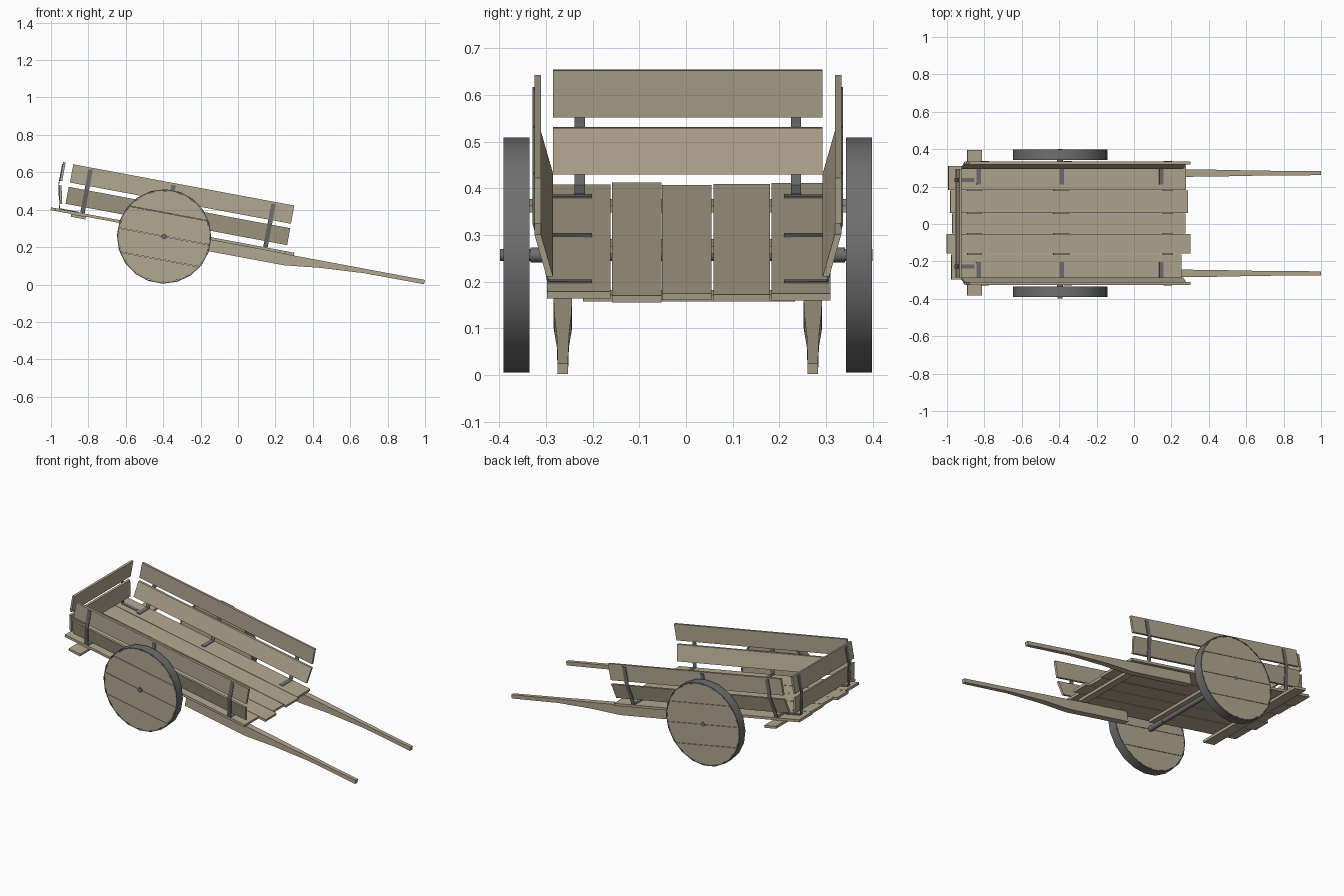
import bpy, bmesh, math
from mathutils import Matrix, Vector

if "Cube" in bpy.data.objects:
    bpy.data.objects.remove(bpy.data.objects["Cube"])

# Cart frame: origin at the axle centre, tilted nose-down.  Local axes: u length, y width, w up
TILT = Matrix.Translation((-0.395, 0.004, 0.257)) @ Matrix.Rotation(math.radians(10.57), 4, 'Y')


def material(name, colour):
    m = bpy.data.materials.new(name)
    m.diffuse_color = (*colour, 1)
    m.use_nodes = True
    m.node_tree.nodes["Principled BSDF"].inputs["Base Color"].default_value = m.diffuse_color
    return m


WOOD = material("wood", (0.45, 0.39, 0.28))
METAL = material("dark_metal", (0.16, 0.16, 0.16))


def finish(name, bm, mat, smooth=False):
    bmesh.ops.recalc_face_normals(bm, faces=bm.faces)
    me = bpy.data.meshes.new(name)
    bm.to_mesh(me)
    bm.free()
    me.materials.append(mat)
    ob = bpy.data.objects.new(name, me)
    bpy.context.collection.objects.link(ob)
    ob.matrix_world = TILT
    if smooth:
        bpy.ops.object.select_all(action='DESELECT')
        ob.select_set(True)
        bpy.context.view_layer.objects.active = ob
        bpy.ops.object.shade_smooth_by_angle(angle=math.radians(35))
    return ob


def loft(name, rings, mat):
    bm = bmesh.new()
    loops = [[bm.verts.new(p) for p in ring] for ring in rings]
    n = len(loops[0])
    for a, b in zip(loops, loops[1:]):
        for i in range(n):
            bm.faces.new((a[i], a[(i + 1) % n], b[(i + 1) % n], b[i]))
    bm.faces.new(loops[0])
    bm.faces.new(loops[-1])
    return finish(name, bm, mat)


def box(name, u, y, w, mat=WOOD):
    ring = lambda x: [(x, y[0], w[0]), (x, y[1], w[0]), (x, y[1], w[1]), (x, y[0], w[1])]
    return loft(name, [ring(u[0]), ring(u[1])], mat)


def along_u(name, profile, u0, u1, side, mat):
    return loft(name, [[(u, side * d, w) for d, w in profile] for u in (u0, u1)], mat)


def along_y(name, profile, y0, y1, mat):
    return loft(name, [[(-d, y, w) for d, w in profile] for y in (y0, y1)], mat)


def ribbon(path, t=0.004):
    # Thin closed outline around an open path
    pts = [Vector(p) for p in path]
    out = []
    for i, p in enumerate(pts):
        a = (p - pts[i - 1]).normalized() if i else (pts[1] - p).normalized()
        b = (pts[i + 1] - p).normalized() if i < len(pts) - 1 else a
        n = Vector((a.y + b.y, -a.x - b.x)).normalized()
        out.append((p + n * t / 2, p - n * t / 2))
    return [tuple(o[0]) for o in out] + [tuple(o[1]) for o in reversed(out)]


def cylinder(name, r, y0, y1, sides, mat):
    bm = bmesh.new()
    bmesh.ops.create_cone(bm, cap_ends=True, segments=sides, radius1=r, radius2=r, depth=y1 - y0,
                          matrix=Matrix.Translation((0, (y0 + y1) / 2, 0)) @ Matrix.Rotation(math.pi / 2, 4, 'X'))
    return finish(name, bm, mat, True)


# Floor planks of uneven length
for i, (u0, u1, y0, y1) in enumerate([
        (-0.598, 0.653, -0.302, -0.166), (-0.623, 0.700, -0.163, -0.057),
        (-0.594, 0.673, -0.055, 0.051), (-0.604, 0.688, 0.055, 0.176),
        (-0.614, 0.676, 0.179, 0.306)]):
    box(f"floor_plank_{i + 1}", (u0, u1), (y0, y1), (0.027, 0.042))

# Cross battens under the floor
box("rear_batten", (-0.51, -0.43), (-0.385, 0.392), (0.012, 0.027))
box("middle_batten", (-0.04, 0.045), (-0.29, 0.29), (0.012, 0.027))
box("front_batten", (0.555, 0.61), (-0.225, 0.23), (0.012, 0.027))

# Side boards, outer straps and handles
side_strap = ribbon([(0.206, 0.044), (0.300, 0.044), (0.3055, 0.075), (0.331, 0.172), (0.331, 0.28)])
for s, label in ((-1, "front"), (1, "back")):
    along_u(f"{label}_lower_side_board", [(0.289, 0.075), (0.303, 0.075), (0.329, 0.167), (0.315, 0.167)],
            -0.55, 0.655, s, WOOD)
    along_u(f"{label}_upper_side_board", [(0.315, 0.191), (0.329, 0.191), (0.329, 0.29), (0.315, 0.29)],
            -0.548, 0.654, s, WOOD)
    for j, u in enumerate((-0.452, 0.0, 0.543)):
        along_u(f"{label}_side_strap_{j + 1}", side_strap, u - 0.012, u + 0.012, s, METAL)
    rings = []
    for u, low, hw in ((0.24, -0.034, 0.02), (0.66, -0.034, 0.02), (0.85, -0.012, 0.018),
                       (1.09, 0.003, 0.013), (1.413, 0.004, 0.011)):
        c = s * 0.268
        rings.append([(u, c - hw, low), (u, c + hw, low), (u, c + hw, 0.027), (u, c - hw, 0.027)])
    loft(f"{label}_handle", rings, WOOD)

# Tailboard and its straps
along_y("lower_tail_board", [(0.567, 0.070), (0.580, 0.070), (0.602, 0.167), (0.589, 0.167)], -0.289, 0.289, WOOD)
along_y("upper_tail_board", [(0.590, 0.190), (0.603, 0.190), (0.603, 0.292), (0.590, 0.292)], -0.289, 0.289, WOOD)
tail_strap = ribbon([(0.475, 0.044), (0.577, 0.044), (0.583, 0.070), (0.605, 0.172), (0.605, 0.28)])
for s in (-1, 1):
    along_y("tail_strap", tail_strap, s * 0.232 - 0.011, s * 0.232 + 0.011, METAL)

# Axle with collars
cylinder("axle", 0.0135, -0.403, 0.396, 12, METAL)
for s in (-1, 1):
    a, b = sorted((s * 0.22, s * 0.337))
    cylinder("axle_collar", 0.0165, a, b, 12, METAL)

# Wheels: four sawn planks inside an iron tyre
SIDES, R, R_IN = 20, 0.2525, 0.246
for s, label in ((-1, "front"), (1, "back")):
    y0, y1 = sorted((s * 0.339, s * 0.395))
    for k in range(4):
        bm = bmesh.new()
        bmesh.ops.create_cone(bm, cap_ends=True, segments=SIDES, radius1=R_IN, radius2=R_IN, depth=y1 - y0 - 0.001,
                              matrix=Matrix.Translation((0, (y0 + y1) / 2, 0)) @ Matrix.Rotation(math.pi / 2, 4, 'X'))
        for limit, direction in ((-0.25 + 0.125 * k + 0.001, -1), (-0.125 + 0.125 * k - 0.001, 1)):
            cut = bmesh.ops.bisect_plane(bm, geom=bm.verts[:] + bm.edges[:] + bm.faces[:],
                                         plane_co=(0, 0, limit), plane_no=(0, 0, direction), clear_outer=True)
            edges = [e for e in cut['geom_cut'] if isinstance(e, bmesh.types.BMEdge)]
            if edges:
                bmesh.ops.contextual_create(bm, geom=edges)
        finish(f"{label}_wheel_plank_{k + 1}", bm, WOOD)
    bm = bmesh.new()
    section = ((R_IN, y0), (R, y0), (R, y1), (R_IN, y1))
    loops = [[bm.verts.new((r * math.cos(t), y, r * math.sin(t))) for r, y in section]
             for t in (2 * math.pi * (i + 0.5) / SIDES for i in range(SIDES))]
    for i in range(SIDES):
        a, b = loops[i], loops[(i + 1) % SIDES]
        for j in range(4):
            bm.faces.new((a[j], a[(j + 1) % 4], b[(j + 1) % 4], b[j]))
    finish(f"{label}_wheel_tyre", bm, METAL, True)
